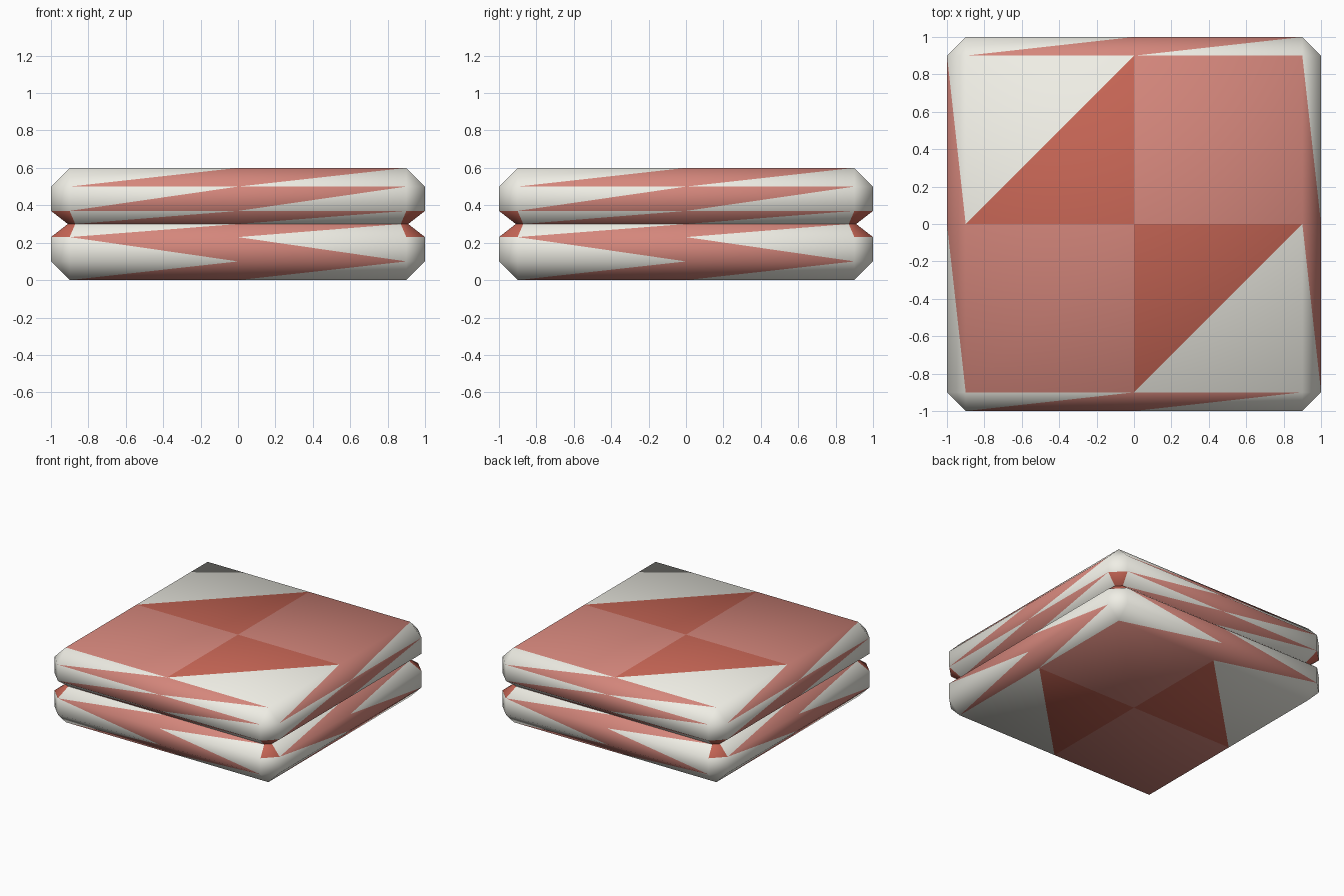
import bpy, bmesh, math
from mathutils import Matrix, Vector

if "Cube" in bpy.data.objects:
    bpy.data.objects.remove(bpy.data.objects["Cube"])


def material(name, rgb):
    m = bpy.data.materials.new(name)
    m.diffuse_color = (*rgb, 1)
    m.use_nodes = True
    m.node_tree.nodes["Principled BSDF"].inputs["Base Color"].default_value = m.diffuse_color
    return m


CREAM, PALE, RED = 0, 1, 2
mats = [material("cream", (0.87, 0.86, 0.79)),
        material("pale_red", (0.66, 0.24, 0.20)),
        material("deep_red", (0.56, 0.13, 0.09))]

# Profile rings: height, side distance, half-length of the side
rings = [(0.0, 0.9, 0.9), (0.1, 1.0, 0.9), (0.23, 1.0, 0.9), (0.3, 0.91, 0.87),
         (0.37, 1.0, 0.9), (0.5, 1.0, 0.9), (0.6, 0.9, 0.9)]

bm = bmesh.new()
cache = {}


def face(points, colour, turn=0):
    rot = Matrix.Rotation(turn * math.pi / 2, 3, 'Z')
    verts = []
    for p in points:
        co = rot @ Vector(p)
        key = tuple(round(c * 1000) for c in co)
        if key not in cache:
            cache[key] = bm.verts.new(co)
        if cache[key] not in verts:
            verts.append(cache[key])
    bm.faces.new(verts).material_index = colour


# Four sides with folded bands and chamfered corners
for turn in range(4):
    for i, (lo, hi) in enumerate(zip(rings, rings[1:])):
        (z0, d0, c0), (z1, d1, c1) = lo, hi
        corner = RED if i in (2, 3) else CREAM
        face([(c0, -d0, z0), (d0, -c0, z0), (d1, -c1, z1), (c1, -d1, z1)],
             corner, turn)
        if i == 1:  # the widest lower band has its check running the other way
            (z0, d0, c0), (z1, d1, c1) = hi, lo
        left0, mid0, right0 = [(s * c0, -d0, z0) for s in (-1, 0, 1)]
        left1, mid1, right1 = [(s * c1, -d1, z1) for s in (-1, 0, 1)]
        face([left0, mid0, mid1], PALE, turn)
        face([left0, mid1, left1], CREAM, turn)
        face([mid0, right1, mid1], PALE, turn)
        face([mid0, right0, right1], CREAM, turn)

# Checked top and bottom
for z in (0.0, 0.6):
    a = 0.9
    for turn in (0, 2):
        face([(0, 0, z), (a, 0, z), (a, a, z), (0, a, z)], PALE, turn)
        face([(0, 0, z), (0, a, z), (-a, 0, z)], RED, turn)
        face([(0, a, z), (-a, a, z), (-a, 0, z)], CREAM, turn)

bmesh.ops.recalc_face_normals(bm, faces=bm.faces)
mesh = bpy.data.meshes.new("folded_blanket")
bm.to_mesh(mesh)
bm.free()
for m in mats:
    mesh.materials.append(m)
blanket = bpy.data.objects.new("folded_blanket", mesh)
bpy.context.collection.objects.link(blanket)
bpy.context.view_layer.objects.active = blanket
blanket.select_set(True)
bpy.ops.object.shade_smooth_by_angle(angle=math.radians(60))
